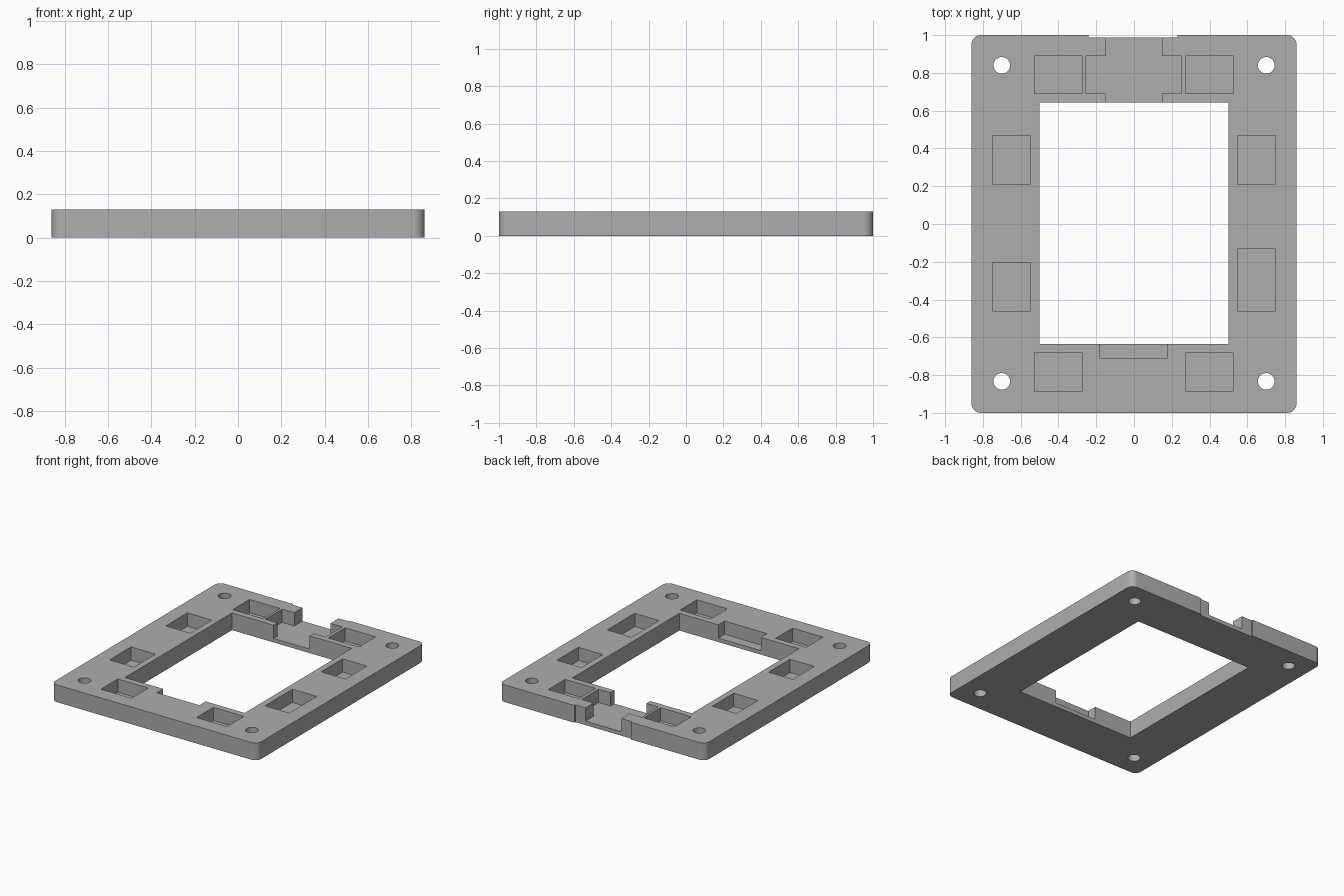
import bpy
import bmesh

if "Cube" in bpy.data.objects:
    bpy.data.objects.remove(bpy.data.objects["Cube"])

HEIGHT = 0.13
FLOOR = 0.03

grey = bpy.data.materials.new("plain_grey")
grey.use_nodes = True
colour = (0.42, 0.42, 0.42, 1)
grey.diffuse_color = colour
grey.node_tree.nodes["Principled BSDF"].inputs["Base Color"].default_value = colour


def box(name, x0, x1, y0, y1, z0, z1):
    bpy.ops.mesh.primitive_cube_add(size=1, location=((x0 + x1) / 2, (y0 + y1) / 2, (z0 + z1) / 2))
    ob = bpy.context.object
    ob.name = name
    ob.scale = (x1 - x0, y1 - y0, z1 - z0)
    bpy.ops.object.transform_apply(location=True, rotation=False, scale=True)
    return ob


# Rounded slab
frame = box("mounting_frame", -0.86, 0.86, -1, 1, 0, HEIGHT)
bm = bmesh.new()
bm.from_mesh(frame.data)
uprights = [e for e in bm.edges if abs(e.verts[0].co.z - e.verts[1].co.z) > 0.1]
bmesh.ops.bevel(bm, geom=uprights, offset=0.05, segments=8, profile=0.5, affect='EDGES')
bm.to_mesh(frame.data)
bm.free()
frame.data.materials.append(grey)


def cut(cutter):
    cutter.hide_render = True
    mod = frame.modifiers.new(cutter.name, 'BOOLEAN')
    mod.operation = 'DIFFERENCE'
    mod.solver = 'EXACT'
    mod.object = cutter
    bpy.ops.object.select_all(action='DESELECT')
    bpy.context.view_layer.objects.active = frame
    frame.select_set(True)
    bpy.ops.object.modifier_apply(modifier=mod.name)
    bpy.data.objects.remove(cutter)


def pocket(x0, x1, y0, y1, floor=FLOOR):
    cut(box("cutter", x0, x1, y0, y1, floor, 0.3))


# Central window and the shallow step in the back edge
pocket(-0.5, 0.5, -0.635, 0.643, -0.1)
pocket(-0.24, 0.23, 0.988, 1.1, -0.1)

# Mirrored pockets along the front, back and sides
for s in (-1, 1):
    xs = sorted((s * 0.272, s * 0.527))
    pocket(*xs, 0.69, 0.89)
    pocket(*xs, -0.883, -0.682)
    xs = sorted((s * 0.547, s * 0.75))
    pocket(*xs, 0.212, 0.468)
    pocket(*xs, -0.46, -0.205 if s < 0 else -0.132)

# Cross-shaped cable channel at the back, notch at the front
pocket(-0.152, 0.148, 0.6, 1.1)
pocket(-0.254, 0.248, 0.69, 0.89)
pocket(-0.18, 0.175, -0.71, -0.6)

# Corner screw holes
for x in (-0.7, 0.7):
    for y in (-0.833, 0.84):
        bpy.ops.mesh.primitive_cylinder_add(vertices=32, radius=0.044, depth=1, location=(x, y, 0))
        cut(bpy.context.object)

bpy.ops.object.select_all(action='DESELECT')
frame.select_set(True)
bpy.context.view_layer.objects.active = frame
bpy.ops.object.shade_smooth_by_angle(angle=0.5)
